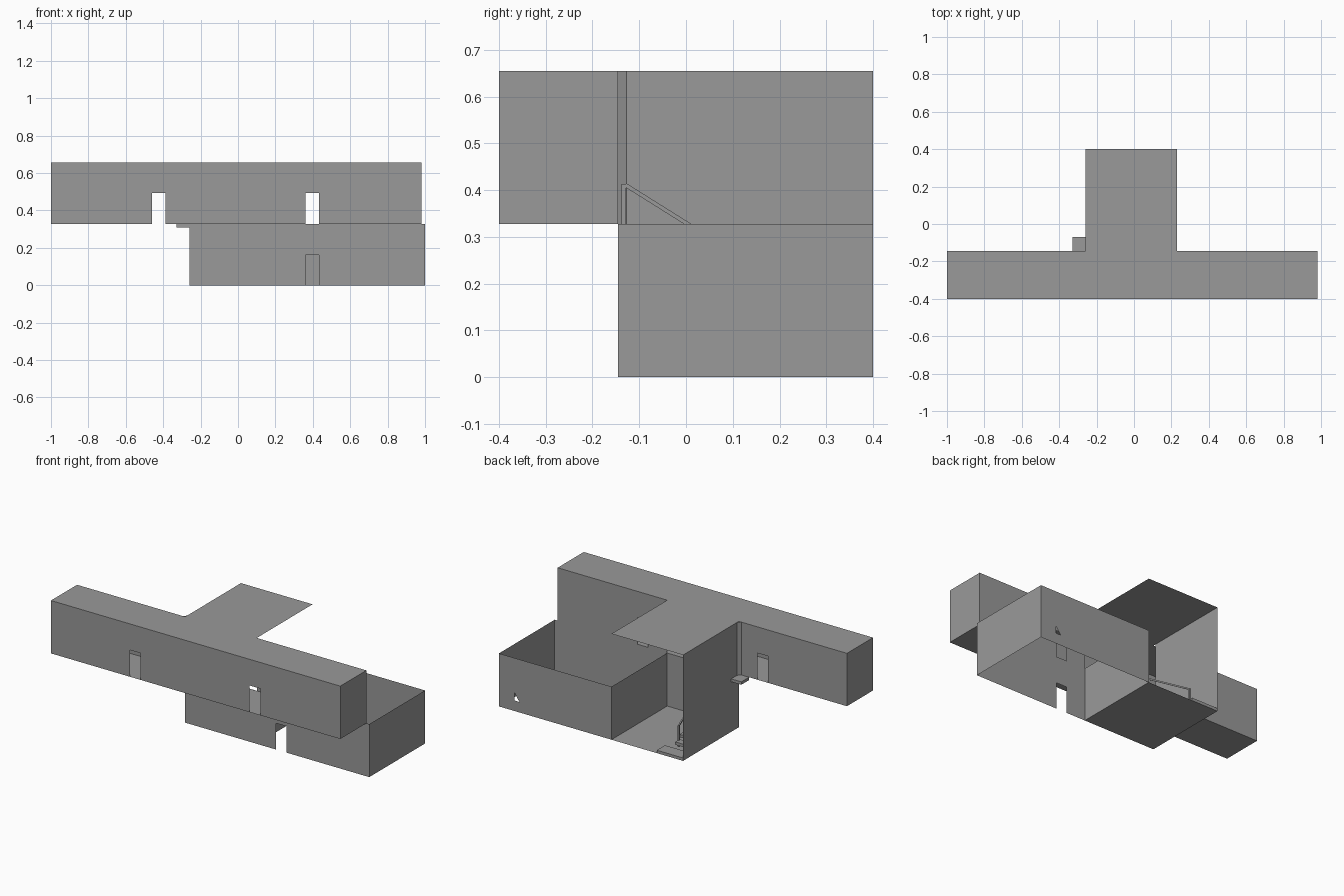
import bpy, bmesh
from mathutils import Vector

cube = bpy.data.objects.get("Cube")
if cube:
    bpy.data.objects.remove(cube, do_unlink=True)

grey = bpy.data.materials.new("plain_grey")
grey.use_nodes = True
colour = (0.32, 0.32, 0.32, 1)
grey.diffuse_color = colour
grey.node_tree.nodes["Principled BSDF"].inputs["Base Color"].default_value = colour


def finish(name, bm):
    mesh = bpy.data.meshes.new(name)
    bm.to_mesh(mesh)
    bm.free()
    mesh.materials.append(grey)
    obj = bpy.data.objects.new(name, mesh)
    bpy.context.collection.objects.link(obj)
    return obj


def panel(name, axis, level, a, b, holes=()):
    """Flat sheet across one axis; a and b are its ranges on the other two."""
    us = sorted({*a, *(u for h in holes for u in h[:2])})
    vs = sorted({*b, *(v for h in holes for v in h[2:])})
    bm = bmesh.new()

    def point(u, v):
        co = [u, v]
        co.insert(axis, level)
        return bm.verts.new(co)

    for u0, u1 in zip(us, us[1:]):
        for v0, v1 in zip(vs, vs[1:]):
            mu, mv = (u0 + u1) / 2, (v0 + v1) / 2
            if any(h[0] < mu < h[1] and h[2] < mv < h[3] for h in holes):
                continue
            bm.faces.new([point(u0, v0), point(u1, v0), point(u1, v1), point(u0, v1)])
    bmesh.ops.remove_doubles(bm, verts=bm.verts, dist=0.0001)
    return finish(name, bm)


def block(name, x, y, z):
    bm = bmesh.new()
    bmesh.ops.create_cube(bm, size=1)
    for v in bm.verts:
        v.co = Vector([r[0] if c < 0 else r[1] for c, r in zip(v.co, (x, y, z))])
    return finish(name, bm)


def sheet(name, points):
    bm = bmesh.new()
    bm.faces.new([bm.verts.new(p) for p in points])
    return finish(name, bm)


# Main levels and plan lines
X, Y, Z = 0, 1, 2
FRONT, MID, BACK = -0.4, -0.145, 0.4
FLOOR, TOP = 0.328, 0.655
HALL_R, HALL_L = -0.26, 0.23
END_R, END_L, ROOM_L = -1.0, 0.98, 1.0
CHAMFER = 0.018
right_door = (-0.46, -0.387, FLOOR, 0.493)
left_door = (0.36, 0.433, FLOOR, 0.493)
low_door = (0.36, 0.433, 0, 0.163)

# Upper corridor
panel("corridor_front_wall", Y, FRONT, (END_R, END_L), (FLOOR, TOP), [right_door, left_door])
panel("corridor_back_wall_right", Y, MID, (END_R, HALL_R - CHAMFER), (FLOOR, TOP), [right_door])
panel("corridor_back_wall_left", Y, MID, (HALL_L, END_L), (FLOOR, TOP), [left_door])
for side, x in (("right", END_R), ("left", END_L)):
    panel("corridor_end_" + side, X, x, (FRONT, MID), (FLOOR, TOP))
panel("corridor_floor", Z, FLOOR, (END_R, END_L), (FRONT, MID))
panel("corridor_roof", Z, TOP, (END_R, END_L), (FRONT, MID))

# Two-storey hall, open at the back
panel("hall_floor", Z, 0, (HALL_R, HALL_L), (MID, BACK))
panel("hall_roof", Z, TOP, (HALL_R, HALL_L), (MID, BACK))
panel("hall_wall_lower", X, HALL_R, (MID, BACK), (0, FLOOR))
panel("hall_wall_upper", X, HALL_R, (MID + CHAMFER, BACK), (FLOOR, TOP))
sheet("hall_corner", [(HALL_R - CHAMFER, MID, FLOOR), (HALL_R, MID + CHAMFER, FLOOR),
                      (HALL_R, MID + CHAMFER, TOP), (HALL_R - CHAMFER, MID, TOP)])
panel("hall_partition", X, HALL_L, (MID, BACK), (0, FLOOR))

# Lower room, open above and below
panel("lower_front_wall", Y, MID, (HALL_R, ROOM_L), (0, FLOOR), [low_door])
panel("room_side_wall", X, ROOM_L, (MID, BACK), (0, FLOOR))
win = (0.86, 0.893, 0.065, 0.112)
panel("room_back_wall", Y, BACK, (HALL_L, ROOM_L), (0, FLOOR), [win])
sheet("window_corner", [(win[0], BACK, win[2]), (win[0], BACK, win[3]), (win[1], BACK, win[3])])

# Staircase along the hall wall
STAIR_L = -0.15
block("top_landing", (-0.33, STAIR_L), (MID, -0.07), (0.31, FLOOR))
block("bottom_landing", (HALL_R, -0.08), (0.32, BACK), (0, 0.018))
steps = 9
depth = 0.39 / steps
for i in range(steps):
    y = -0.07 + i * depth
    z = 0.31 - (i + 1) * 0.03
    block("step", (HALL_R, STAIR_L), (y, y + depth), (z, z + 0.018))

# Sloping handrail and its end posts
rail_start, rail_end = (-0.128, 0.41), (0.295, 0.145)
rail = block("handrail", (STAIR_L - 0.008, STAIR_L), (rail_start[0], rail_end[0]), (-0.005, 0.005))
slope = (rail_end[1] - rail_start[1]) / (rail_end[0] - rail_start[0])
for v in rail.data.vertices:
    v.co.z += rail_start[1] + slope * (v.co.y - rail_start[0])
block("lower_post", (STAIR_L - 0.008, STAIR_L), (0.285, 0.295), (0.018, 0.145))
block("upper_post", (STAIR_L - 0.008, STAIR_L), (-0.138, -0.128), (FLOOR, 0.413))
